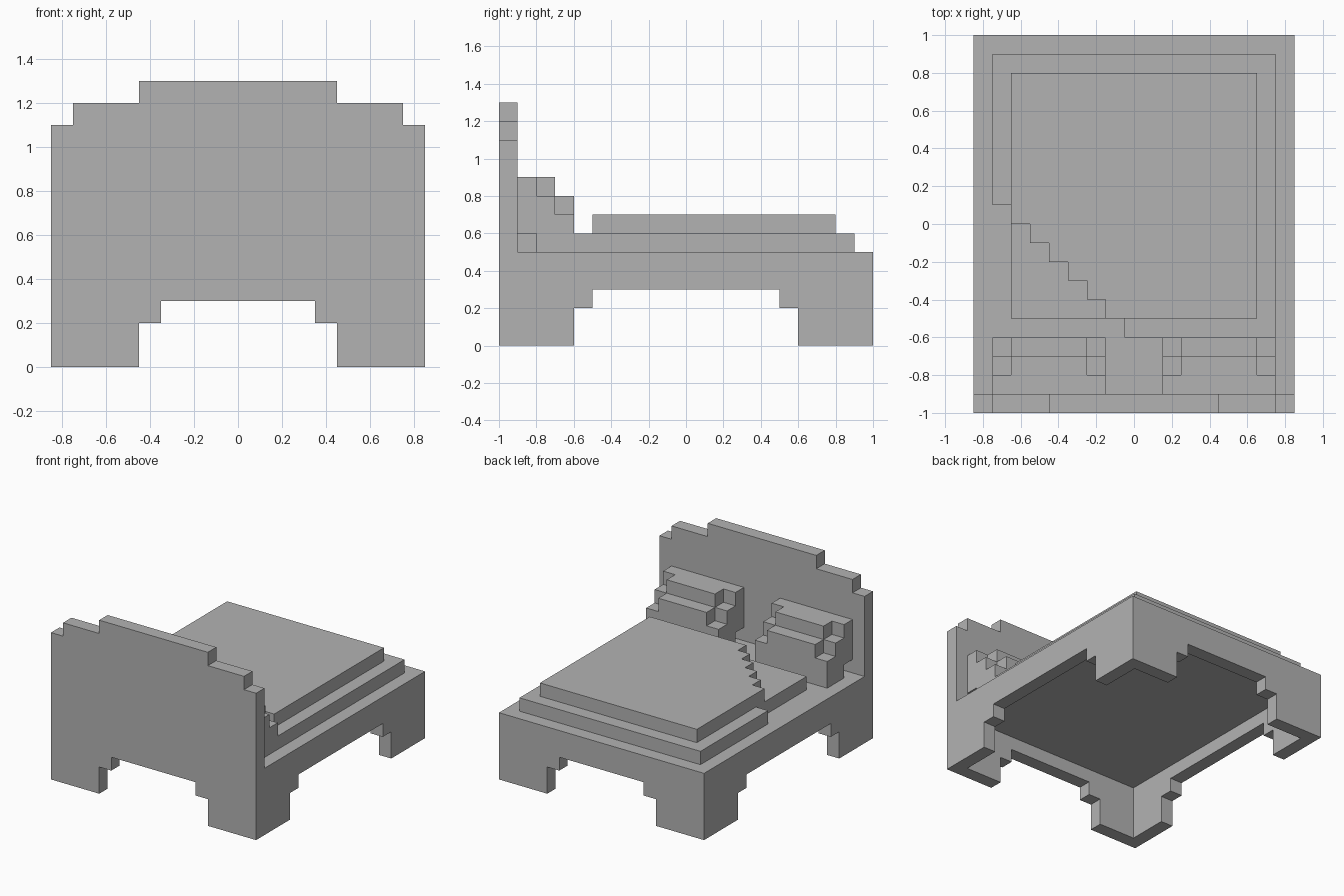
import bpy
import bmesh
from mathutils import Vector

if "Cube" in bpy.data.objects:
    bpy.data.objects.remove(bpy.data.objects["Cube"], do_unlink=True)

# One plain grey for the whole bed
grey = bpy.data.materials.new("plain_grey")
grey.use_nodes = True
colour = (0.45, 0.45, 0.45, 1)
grey.diffuse_color = colour
for node in grey.node_tree.nodes:
    if node.type == 'BSDF_PRINCIPLED':
        node.inputs["Base Color"].default_value = colour


def prism(name, axis, profile, low, high):
    """Extrude a flat profile along an axis, from low to high."""
    place = {
        "x": lambda a, b: (low, a, b),
        "y": lambda a, b: (a, low, b),
        "z": lambda a, b: (a, b, low),
    }[axis]
    bm = bmesh.new()
    face = bm.faces.new([bm.verts.new(place(a, b)) for a, b in profile])
    moved = bmesh.ops.extrude_face_region(bm, geom=[face])["geom"]
    shift = Vector([high - low if axis == n else 0 for n in "xyz"])
    bmesh.ops.translate(bm, vec=shift, verts=[v for v in moved if isinstance(v, bmesh.types.BMVert)])
    bmesh.ops.recalc_face_normals(bm, faces=bm.faces)
    mesh = bpy.data.meshes.new(name)
    bm.to_mesh(mesh)
    bm.free()
    mesh.materials.append(grey)
    obj = bpy.data.objects.new(name, mesh)
    bpy.context.collection.objects.link(obj)
    return obj


def mirrored(half):
    """Close a half outline by reflecting it across zero."""
    return half + [(-a, b) for a, b in reversed(half)]


def rectangle(a, b):
    return [(-a, -b), (a, -b), (a, b), (-a, b)]


def panel(half_width, leg, top):
    """Panel outline with a stepped opening between its legs."""
    opening = [(leg - 0.1, 0.3), (leg - 0.1, 0.2), (leg, 0.2), (leg, 0)]
    return mirrored(opening + [(half_width, 0)] + top)


# Headboard with a stepped top, footboard, side rails and deck
crest = [(0.85, 1.1), (0.75, 1.1), (0.75, 1.2), (0.45, 1.2), (0.45, 1.3)]
prism("headboard", "y", panel(0.85, 0.45, crest), -1, -0.9)
prism("footboard", "y", panel(0.85, 0.45, [(0.85, 0.5)]), 0.9, 1)
for side, low in (("right", -0.85), ("left", 0.75)):
    prism(side + "_rail", "x", panel(0.9, 0.6, [(0.9, 0.5)]), low, low + 0.1)
prism("deck", "z", rectangle(0.75, 0.9), 0.4, 0.5)

# Mattress with the lower blanket edge around it, open at one corner
lower = [(0.75, 0.9), (-0.75, 0.9), (-0.75, 0.1), (-0.65, 0.1),
         (-0.65, -0.5), (-0.05, -0.5), (-0.05, -0.6), (0.75, -0.6)]
prism("mattress_and_blanket_edge", "z", lower, 0.5, 0.6)

# Blanket top, folded back in a diagonal staircase
blanket = [(0.65, -0.5), (0.65, 0.8), (-0.65, 0.8)]
for i in range(5):
    blanket += [(-0.65 + i / 10, -i / 10), (-0.55 + i / 10, -i / 10)]
blanket.append((-0.15, -0.5))
prism("blanket_top", "z", blanket, 0.6, 0.7)

# Pillows leaning on the headboard: full middle, notched ends
middle = [(-0.9, 0.5), (-0.6, 0.5), (-0.6, 0.8), (-0.7, 0.8), (-0.7, 0.9), (-0.9, 0.9)]
end = [(-0.8, 0.5), (-0.6, 0.5), (-0.6, 0.7), (-0.7, 0.7), (-0.7, 0.8),
       (-0.8, 0.8), (-0.8, 0.9), (-0.9, 0.9), (-0.9, 0.6), (-0.8, 0.6)]
for side, centre in (("right", -0.45), ("left", 0.45)):
    prism(side + "_pillow_middle", "x", middle, centre - 0.2, centre + 0.2)
    prism(side + "_pillow_end_a", "x", end, centre - 0.3, centre - 0.2)
    prism(side + "_pillow_end_b", "x", end, centre + 0.2, centre + 0.3)
